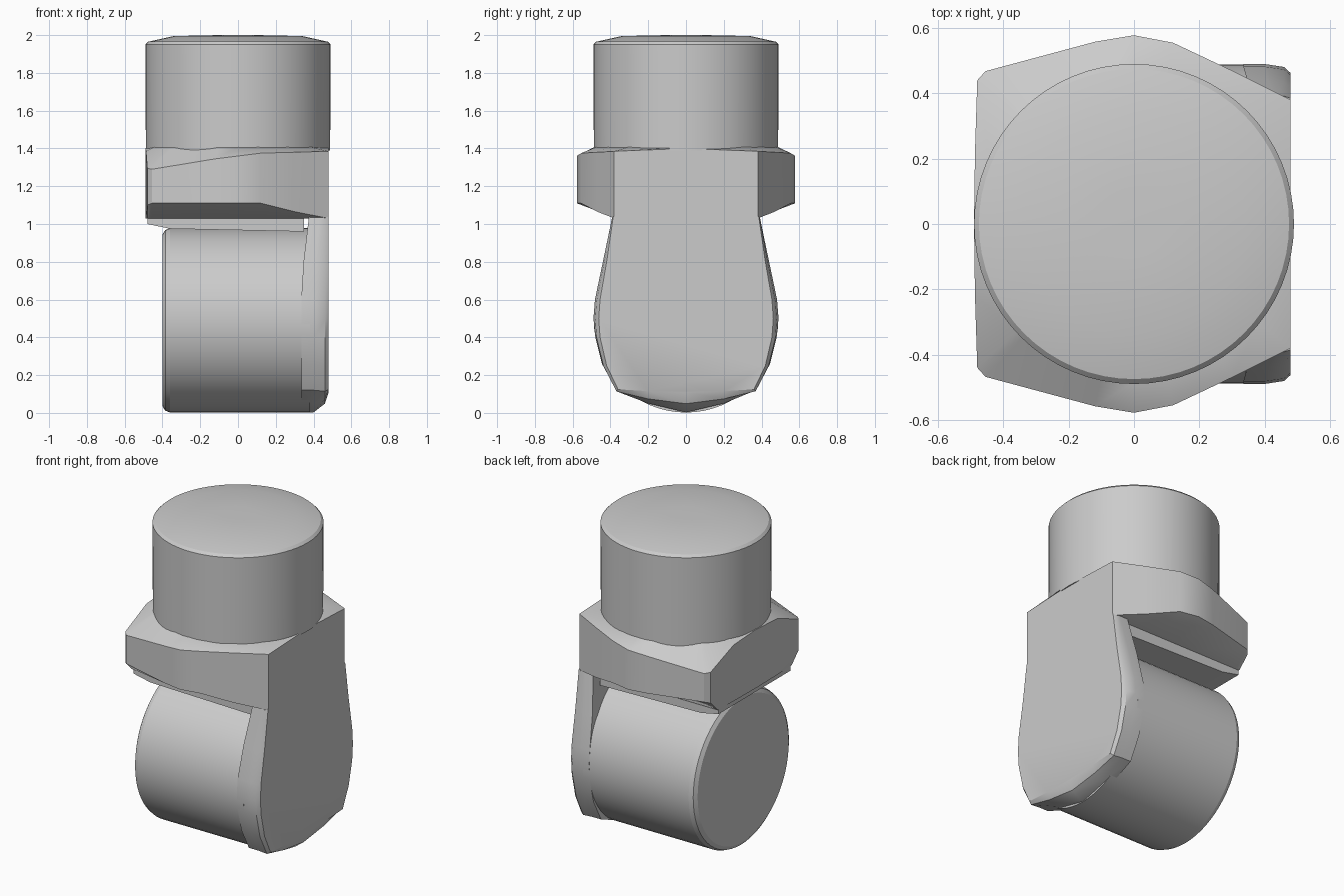
import bpy, bmesh, math
from mathutils import Matrix

cube = bpy.data.objects.get("Cube")
if cube:
    bpy.data.objects.remove(cube, do_unlink=True)

GREY = (0.6, 0.6, 0.6, 1.0)
grey = bpy.data.materials.new("plain grey")
grey.use_nodes = True
grey.diffuse_color = GREY
grey.node_tree.nodes["Principled BSDF"].inputs["Base Color"].default_value = GREY


def loft(name, rings, angle=30):
    """Skin a closed solid through equal-length rings of points."""
    bm = bmesh.new()
    loops = [[bm.verts.new(p) for p in ring] for ring in rings]
    n = len(loops[0])
    for a, b in zip(loops, loops[1:]):
        for i in range(n):
            j = (i + 1) % n
            bm.faces.new((a[i], a[j], b[j], b[i]))
    bm.faces.new(loops[0])
    bm.faces.new(loops[-1])
    bmesh.ops.recalc_face_normals(bm, faces=bm.faces)
    mesh = bpy.data.meshes.new(name)
    bm.to_mesh(mesh)
    bm.free()
    mesh.materials.append(grey)
    obj = bpy.data.objects.new(name, mesh)
    bpy.context.collection.objects.link(obj)
    bpy.ops.object.select_all(action="DESELECT")
    obj.select_set(True)
    bpy.context.view_layer.objects.active = obj
    bpy.ops.object.shade_smooth_by_angle(angle=math.radians(angle))
    return obj


def turned(name, profile, matrix=Matrix(), segments=64):
    """Round part from (radius, height) pairs along local z."""
    obj = loft(name, [[(r * math.cos(t), r * math.sin(t), h)
                       for t in (math.tau * i / segments for i in range(segments))]
                      for r, h in profile], 15)
    obj.data.transform(matrix)
    return obj


# Round cap with a shallow domed top
turned("top_cylinder", [(0.488, 1.39), (0.49, 1.95), (0.475, 1.965),
                        (0.34, 1.995), (0.1, 2.0)])

# Collar block: x, y, lower z and upper z around half the outline
half = [(0.48, 0.38, 1.03, 1.385), (0.3, 0.47, 1.065, 1.38),
        (0.12, 0.555, 1.11, 1.375), (0, 0.578, 1.11, 1.36),
        (-0.12, 0.558, 1.11, 1.345), (-0.455, 0.468, 1.11, 1.29),
        (-0.48, 0.44, 1.1, 1.295), (-0.487, 0.22, 1.03, 1.385)]
outline = ([(0.48, 0, 1.03, 1.4)] + half + [(-0.49, 0, 1.03, 1.4)]
           + [(x, -y, a, b) for x, y, a, b in reversed(half)])


def shrink(x, y, r=0.485):
    k = min(1, r / math.hypot(x, y))
    return x * k, y * k, 1.408


loft("collar_block", [
    [(x, max(-0.37, min(0.37, y)), 1.03) for x, y, a, b in outline],
    [(x, y, a) for x, y, a, b in outline],
    [(x, y, b) for x, y, a, b in outline],
    [shrink(x, y) for x, y, a, b in outline]])

# Thin sloping lip under the collar
lip = [(-0.48, 1.04), (-0.48, 1.0), (-0.36, 0.975), (0.35, 0.96), (0.35, 1.04)]
loft("collar_lip", [[(x, y, z) for x, z in lip] for y in (-0.36, 0.36)])

# Roller lying along x
turned("roller", [(0.455, -0.4), (0.478, -0.385), (0.488, -0.36), (0.488, 0.38)],
       Matrix.Translation((0, 0, 0.49)) @ Matrix.Rotation(math.pi / 2, 4, "Y"))

# Side plate holding the roller, with a rounded outer rim
rim = [(0.39, 1.04), (0.44, 0.8), (0.482, 0.6), (0.49, 0.5), (0.48, 0.4),
       (0.445, 0.26), (0.37, 0.12), (0.2, 0.05), (0, 0.003)]
face = [(0.385, 1.04), (0.42, 0.8), (0.455, 0.6), (0.462, 0.5), (0.455, 0.4),
        (0.42, 0.25), (0.36, 0.125), (0.2, 0.115), (0, 0.11)]


def mirrored(points):
    return points + [(-y, z) for y, z in reversed(points[:-1])]


def ring(points, x, neck=0):
    return [(x + max(0, z - 0.7) * neck, y, z) for y, z in mirrored(points)]


loft("side_plate", [ring(rim, 0.335, 0.12), ring(rim, 0.4, 0.1),
                    [(0.46, (y + v) / 2 * 1.01, (z + w) / 2 - 0.008)
                     for (y, z), (v, w) in zip(mirrored(rim), mirrored(face))],
                    ring(face, 0.48)], 35)
